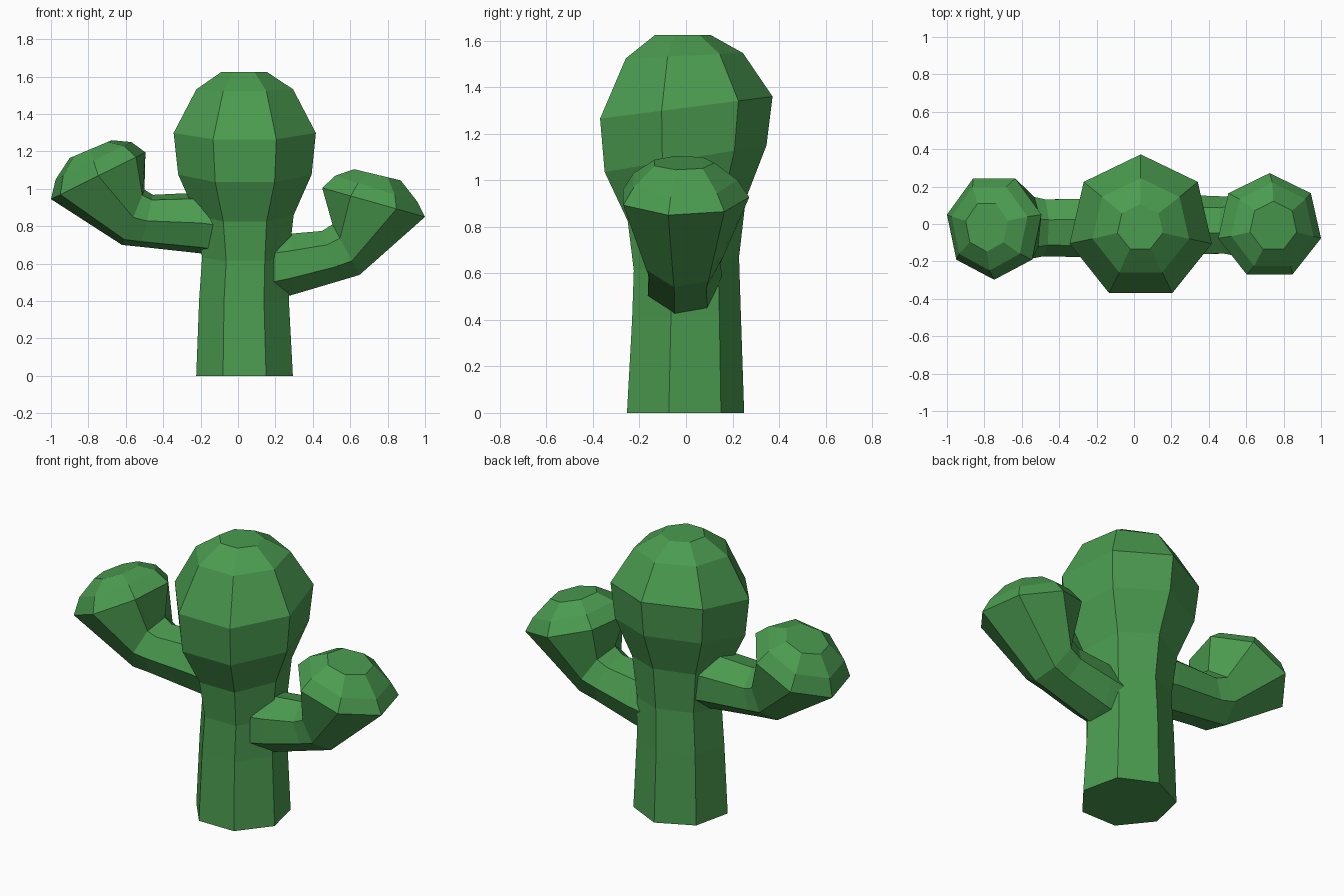
import bpy, bmesh, math
from mathutils import Vector

if "Cube" in bpy.data.objects:
    bpy.data.objects.remove(bpy.data.objects["Cube"])

SIDES = 7
ANGLES = [math.pi / 2 + 2 * math.pi * k / SIDES for k in range(SIDES)]

green = bpy.data.materials.new("cactus_green")
green.diffuse_color = (0.07, 0.33, 0.08, 1)
green.use_nodes = True
green.node_tree.nodes["Principled BSDF"].inputs["Base Color"].default_value = green.diffuse_color


def loft(name, rings):
    """Skin a stack of seven-sided rings and close both ends."""
    bm = bmesh.new()
    loops = [[bm.verts.new(p) for p in ring] for ring in rings]
    for a, b in zip(loops, loops[1:]):
        for i in range(SIDES):
            j = (i + 1) % SIDES
            bm.faces.new((a[i], a[j], b[j], b[i]))
    bm.faces.new(loops[0])
    bm.faces.new(loops[-1])
    bmesh.ops.recalc_face_normals(bm, faces=bm.faces)
    mesh = bpy.data.meshes.new(name)
    bm.to_mesh(mesh)
    bm.free()
    mesh.materials.append(green)
    obj = bpy.data.objects.new(name, mesh)
    bpy.context.collection.objects.link(obj)
    return obj


def trunk_ring(cx, cy, z, r, tilt):
    return [(cx + r * math.cos(a), cy + r * math.sin(a), z + tilt * math.sin(a))
            for a in ANGLES]


def arm_ring(outer, inner, width, cy, side):
    """Ring spanning an outer and an inner (x, z) point of the arm outline."""
    o, i = Vector(outer), Vector(inner)
    mid, half = (o + i) / 2, (o - i) / 2 / math.cos(math.pi / 14)
    pts = []
    for a in ANGLES:
        p = mid + half * math.cos(a)
        pts.append((p.x, cy + side * width * math.sin(a), p.y))
    return pts


# Trunk with swollen, domed head: centre x, centre y, z, radius, tilt
loft("trunk", [trunk_ring(*r) for r in (
    (0.035, -0.015, 0.00, 0.265, 0.0),
    (0.032, -0.010, 0.41, 0.246, 0.01),
    (0.040, -0.010, 0.64, 0.238, 0.03),
    (0.037, -0.010, 0.87, 0.267, 0.05),
    (0.037, -0.020, 1.09, 0.366, 0.06),
    (0.036, -0.018, 1.31, 0.390, 0.05),
    (0.036, -0.020, 1.535, 0.265, 0.012),
    (0.033, -0.020, 1.625, 0.125, 0.0))])

# Arms: outer point, inner point, half width
right_arm = (
    ((0.08, 0.38), (0.08, 0.74), 0.165),
    ((0.28, 0.43), (0.28, 0.76), 0.168),
    ((0.54, 0.507), (0.45, 0.775), 0.16),
    ((0.65, 0.54), (0.505, 0.81), 0.175),
    ((1.00, 0.85), (0.45, 1.005), 0.285),
    ((0.96, 0.93), (0.52, 1.07), 0.235),
    ((0.87, 1.045), (0.62, 1.105), 0.135))
left_arm = (
    ((-0.05, 0.635), (-0.05, 0.96), 0.16),
    ((-0.20, 0.655), (-0.20, 0.98), 0.165),
    ((-0.52, 0.69), (-0.455, 0.968), 0.16),
    ((-0.62, 0.70), (-0.50, 0.995), 0.175),
    ((-1.00, 0.945), (-0.495, 1.195), 0.285),
    ((-0.975, 1.05), (-0.57, 1.25), 0.235),
    ((-0.90, 1.165), (-0.675, 1.26), 0.135))
for name, rows, side in (("right_arm", right_arm, 1), ("left_arm", left_arm, -1)):
    loft(name, [arm_ring(o, i, w, -0.013, side) for o, i, w in rows])
